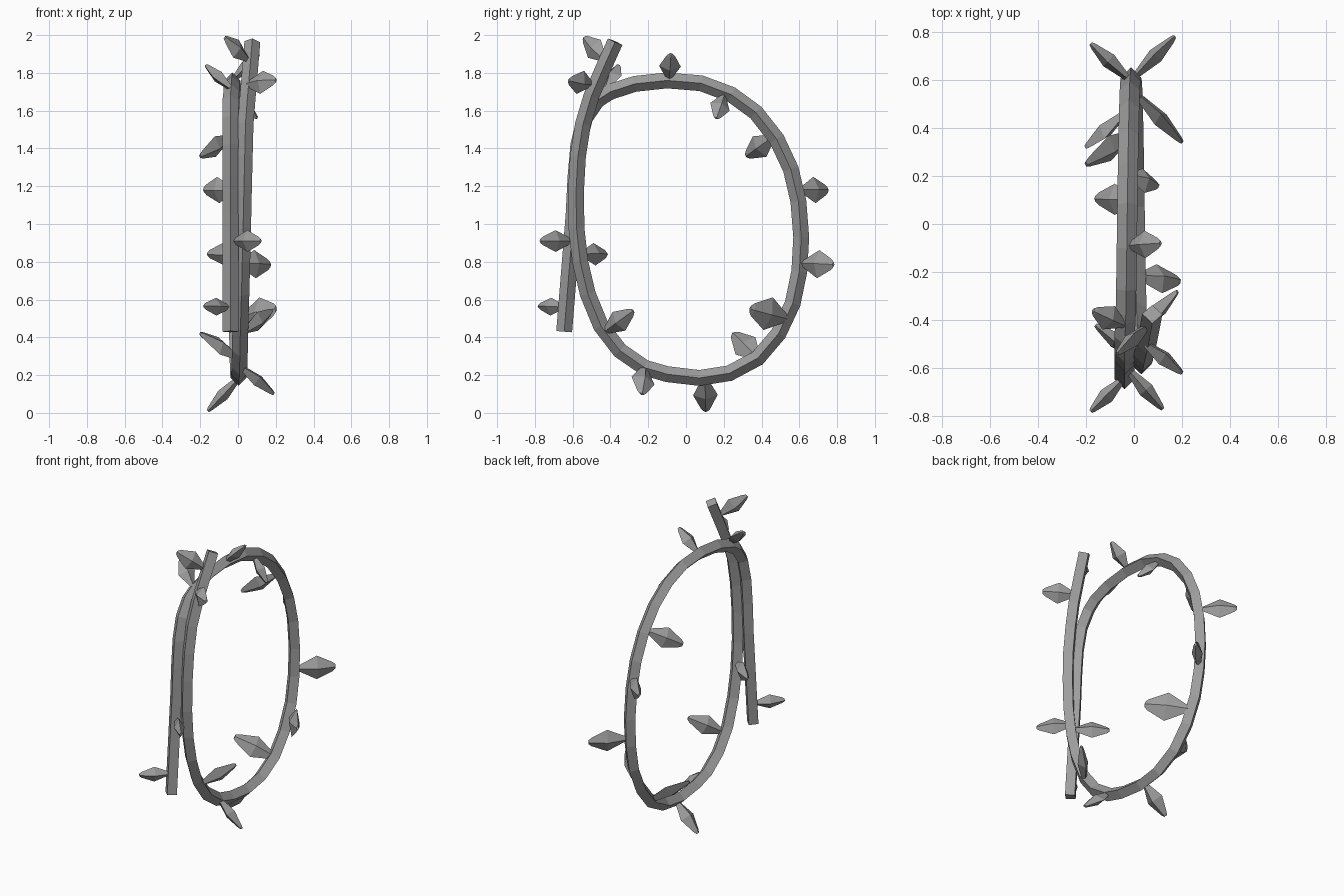
import bpy, bmesh
from mathutils import Vector

if "Cube" in bpy.data.objects:
    bpy.data.objects.remove(bpy.data.objects["Cube"])

grey = bpy.data.materials.new("stem grey")
grey.diffuse_color = (0.34, 0.34, 0.34, 1)
grey.use_nodes = True
grey.node_tree.nodes["Principled BSDF"].inputs["Base Color"].default_value = grey.diffuse_color


def loft(name, sections):
    """Join four-sided sections (centre, axis_a, axis_b) into a closed solid."""
    bm = bmesh.new()
    rings = [[bm.verts.new(c + o) for o in (a, b, -a, -b)] for c, a, b in sections]
    for r, s in zip(rings, rings[1:]):
        for i in range(4):
            j = (i + 1) % 4
            bm.faces.new((r[i], r[j], s[j], s[i]))
    bm.faces.new(rings[0])
    bm.faces.new(rings[-1])
    bmesh.ops.recalc_face_normals(bm, faces=bm.faces)
    mesh = bpy.data.meshes.new(name)
    bm.to_mesh(mesh)
    bm.free()
    mesh.materials.append(grey)
    bpy.context.collection.objects.link(bpy.data.objects.new(name, mesh))


# Vine: one strand that rises, loops round and crosses beside its own start
lift = [(-.645, .43), (-.615, .80), (-.595, 1.05), (-.585, 1.25), (-.57, 1.42),
        (-.535, 1.56), (-.47, 1.655)]
loop = [(-.40, 1.70), (-.27, 1.742), (-.1, 1.76), (.08, 1.745), (.24, 1.685),
        (.37, 1.59), (.48, 1.45), (.555, 1.29), (.595, 1.12), (.61, .93),
        (.60, .75), (.565, .58), (.49, .42), (.38, .29), (.23, .21),
        (.07, .185), (-.1, .205), (-.22, .24), (-.35, .33), (-.45, .46)]
tail = [(-.52, .63), (-.56, .80), (-.58, .98), (-.582, 1.18), (-.572, 1.36),
        (-.545, 1.53), (-.5, 1.68), (-.44, 1.82), (-.375, 1.965)]
path = [Vector((-.04, y, z)) for y, z in lift]
path += [Vector((-.035 + .05 * i / len(loop), y, z)) for i, (y, z) in enumerate(loop)]
path += [Vector((.018 + .022 * min(i, 5) / 5 + max(0, i - 5) * .012, y, z))
         for i, (y, z) in enumerate(tail)]


def tangent(i):
    return (path[min(i + 1, len(path) - 1)] - path[max(i - 1, 0)]).normalized()


R = 0.042
sections = []
for i, p in enumerate(path):
    t = tangent(i)
    side = (Vector((1, 0, 0)) - t * t.x).normalized()
    sections.append((p, side * R, t.cross(side) * R))
loft("vine", sections)

# Leaves: base, tip, width; the broad side follows the vine
leaves = [
    ((.05, -.43, 1.87), (-.07, -.54, 1.985), .12),
    ((.05, -.50, 1.74), (.20, -.62, 1.76), .13),
    ((-.04, -.42, 1.72), (-.17, -.36, 1.84), .11),
    ((-.02, -.09, 1.77), (.11, -.08, 1.90), .115),
    ((-.02, .20, 1.68), (.10, .16, 1.56), .11),
    ((-.04, .46, 1.46), (-.20, .32, 1.36), .13),
    ((-.03, .61, 1.18), (-.18, .75, 1.18), .14),
    ((.01, .62, .79), (.17, .78, .785), .15),
    ((.02, .53, .50), (.20, .34, .55), .18),
    ((0, .38, .29), (-.20, .25, .42), .14),
    ((0, .10, .18), (-.16, .105, .01), .13),
    ((.02, -.22, .24), (.19, -.235, .10), .13),
    ((.03, -.43, .43), (.18, -.28, .54), .12),
    ((.01, -.55, .84), (-.16, -.42, .84), .12),
    ((-.02, -.61, .91), (.12, -.77, .91), .115),
    ((-.05, -.65, .56), (-.18, -.78, .565), .095),
]
for n, (base, tip, width) in enumerate(leaves):
    base, tip = Vector(base), Vector(tip)
    axis = (tip - base).normalized()
    near = min(range(len(path)), key=lambda i: (path[i] - base).length)
    t = tangent(near)
    wide = (t - axis * t.dot(axis)).normalized()
    thin = axis.cross(wide)
    loft(f"leaf_{n + 1}", [
        (base.lerp(tip, f), wide * width * w, thin * h)
        for f, w, h in ((0, .12, .014), (.5, .5, .033), (.92, .2, .014), (1, .1, .008))])
